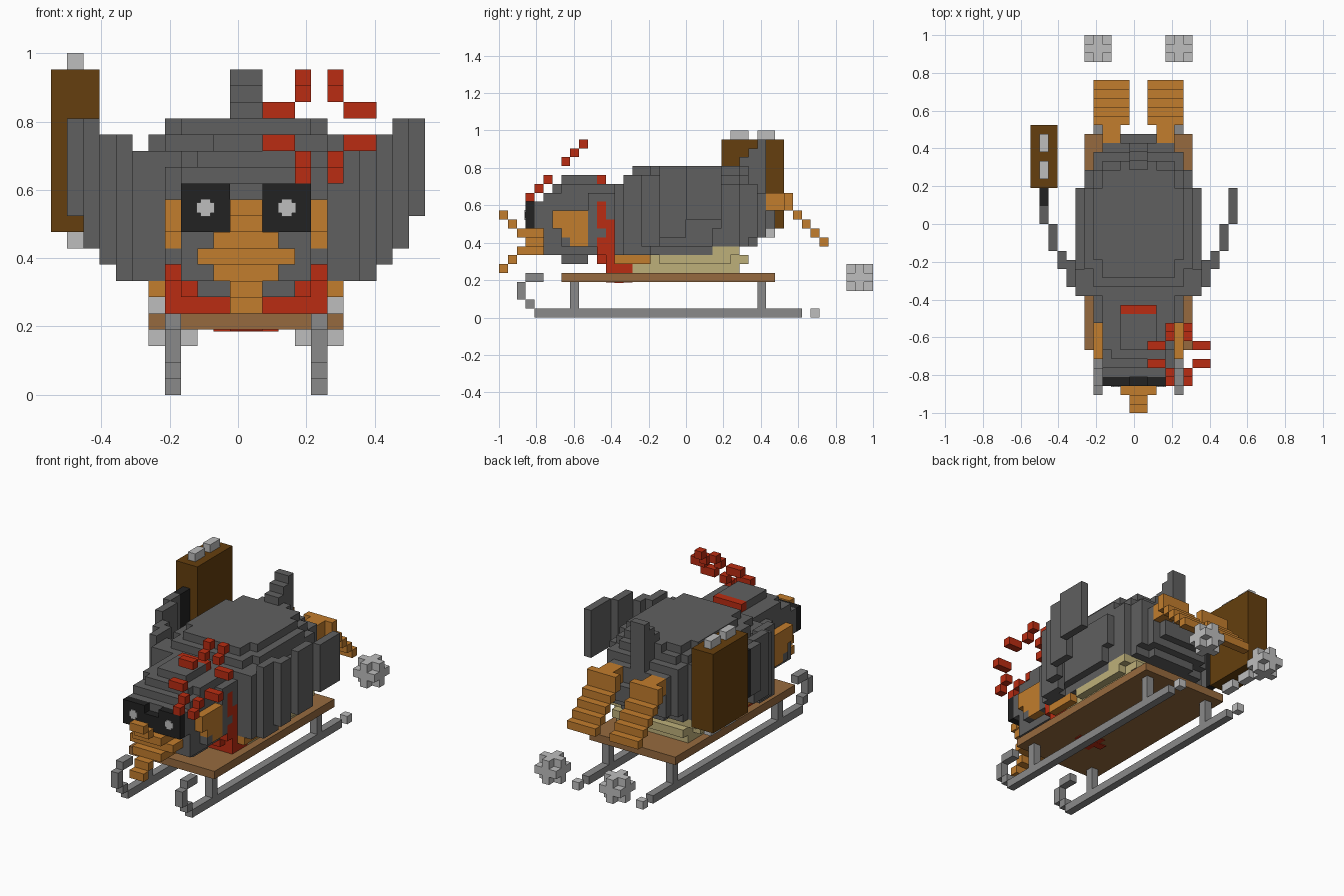
import bpy
import bmesh
from mathutils import Vector

if "Cube" in bpy.data.objects:
    bpy.data.objects.remove(bpy.data.objects["Cube"], do_unlink=True)

U = 2 / 42          # edge length of one block


def material(name, rgb):
    lin = [((c / 255 + 0.055) / 1.055) ** 2.4 if c > 10 else c / 3295 for c in rgb] + [1.0]
    m = bpy.data.materials.new(name)
    m.use_nodes = True
    m.diffuse_color = lin
    bsdf = m.node_tree.nodes["Principled BSDF"]
    bsdf.inputs["Base Color"].default_value = lin
    bsdf.inputs["Roughness"].default_value = 0.8
    return m


GREY = material("feather grey", (96, 96, 96))
RED = material("scarf red", (186, 44, 18))
ORANGE = material("beak orange", (194, 125, 45))
BROWN = material("case brown", (101, 63, 14))
WOOD = material("sled wood", (150, 106, 62))
BEIGE = material("belly beige", (190, 176, 122))
BLACK = material("goggle black", (34, 34, 34))
LIGHT = material("snow grey", (190, 190, 190))
STEEL = material("runner steel", (138, 138, 138))

taken = set()       # blocks already claimed by an earlier part
DIRS = [Vector(d) for d in ((1, 0, 0), (0, 1, 0), (0, 0, 1), (-1, 0, 0), (0, -1, 0), (0, 0, -1))]


def to_world(p):
    return ((p[0] + 0.5) * U, (p[1] - 21) * U, p[2] * U)


def mirror(boxes):
    """Each box plus its copy on the other side."""
    return boxes + [(-b[1], -b[0], *b[2:]) for b in boxes]


def sym(layers):
    """Centred boxes from (half width, y0, y1, z0, z1)."""
    return [(-w, w, *rest) for w, *rest in layers]


def finish(name, bm, mat):
    me = bpy.data.meshes.new(name)
    bm.to_mesh(me)
    bm.free()
    me.materials.append(mat)
    bpy.context.collection.objects.link(bpy.data.objects.new(name, me))


def part(name, mat, boxes):
    """Fill boxes (x0, x1, y0, y1, z0, z1) with blocks and skin the outside."""
    cells = {(x, y, z) for a, b, c, d, e, f in boxes
             for x in range(a, b) for y in range(c, d) for z in range(e, f)} - taken
    taken.update(cells)
    bm = bmesh.new()
    verts = {}
    for cell in sorted(cells):
        for n in DIRS:
            if tuple(int(c + k) for c, k in zip(cell, n)) in cells:
                continue
            mid = Vector(cell) + Vector((0.5, 0.5, 0.5)) + n * 0.5
            u = Vector((n.y, n.z, n.x)) * 0.5
            w = n.cross(u)
            ring = []
            for s, t in ((1, 1), (-1, 1), (-1, -1), (1, -1)):
                key = tuple(round(c) for c in mid + u * s + w * t)
                if key not in verts:
                    verts[key] = bm.verts.new(to_world(key))
                ring.append(verts[key])
            bm.faces.new(ring)
    finish(name, bm, mat)


def plate(name, mat, boxes):
    """Thin detail plates with fractional block sizes."""
    bm = bmesh.new()
    for a, b, c, d, e, f in boxes:
        lo, hi = Vector(to_world((a, c, e))), Vector(to_world((b, d, f)))
        r = bmesh.ops.create_cube(bm, size=1)
        for v in r["verts"]:
            v.co = (lo + hi) / 2 + Vector(p * q for p, q in zip(v.co, hi - lo))
    finish(name, bm, mat)


# Sled
part("sled_board", WOOD, [(-6, 6, 7, 31, 4, 5)])
part("sled_runners", STEEL, mirror([
    (4, 5, 4, 34, 0, 1), (4, 5, 3, 4, 1, 2), (4, 5, 2, 3, 2, 4), (4, 5, 3, 5, 4, 5),
    (4, 5, 8, 9, 1, 4), (4, 5, 29, 30, 1, 4)]))
part("runner_sparks", LIGHT, mirror([(4, 5, 35, 36, 0, 1)]))

# Snow puffs behind the sled
part("snow_puffs", LIGHT, mirror([
    (3, 6, 39, 42, 4, 5), (3, 6, 40, 41, 3, 6), (4, 5, 39, 42, 3, 6)]))

# Carried case with its metal studs
part("case", BROWN, [(-12, -9, 25, 32, 10, 20)])
part("case_studs", LIGHT, [(-11, -10, y, y + 2, z, z + 1) for y in (26, 29) for z in (9, 20)])
part("case_grip", BLACK, [(-11, -10, 23, 25, 11, 17)])

# Goggles with pupils
part("goggles", BLACK, mirror([(1, 4, 3, 4, 10, 13)]) + [(-1, 1, 3, 4, 10, 12)])
plate("pupils", LIGHT, mirror([
    (1.95, 3.05, 2.9, 3.05, 11.18, 11.82), (2.18, 2.82, 2.89, 3.05, 10.95, 12.05)]))

# Open beak
part("beak", ORANGE, sym([
    (1, 0, 1, 11, 12), (1, 1, 2, 10, 11), (2, 2, 3, 9, 10), (2, 3, 5, 9, 10),
    (3, 3, 5, 8, 9), (2, 3, 5, 7, 8), (2, 2, 3, 7, 8), (1, 1, 2, 6, 7), (1, 0, 1, 5, 6)]))

# Cheek patches
part("cheeks", ORANGE, mirror([(4, 5, 6, 10, 10, 12), (4, 5, 7, 10, 9, 10), (4, 5, 8, 10, 8, 9)]))

# Scarf round the neck
part("scarf", RED, sym([(2, 11, 12, 15, 16), (3, 12, 15, 5, 6)]) + mirror([
    (4, 5, 11, 12, 10, 13), (4, 5, 12, 13, 6, 11), (3, 5, 11, 13, 7, 9),
    (2, 4, 11, 13, 6, 7), (2, 5, 12, 15, 5, 6)]))
plate("scarf_knot", RED, [(-2, 2, 13, 14, 3.9, 4.05), (-1, 1, 12, 15, 3.92, 4.05)])

# Floating ring of red flecks, leaning back
flecks = [(1, 3, 15), (6, 8, 15), (1, 3, 17), (6, 8, 17)]
flecks += [(x, x + 1, z) for x in (3, 5) for z in (13, 14, 18, 19)]
part("red_flecks", RED, [(a, b, z - 10, z - 9, z, z + 1) for a, b, z in flecks])

# Head
part("head", GREY, sym([
    (2, 7, 11, 15, 16), (3, 6, 13, 14, 15), (4, 7, 13, 14, 15), (4, 5, 13, 13, 14),
    (4, 4, 13, 10, 13), (4, 5, 13, 7, 10), (5, 7, 12, 8, 12), (5, 10, 13, 9, 14),
    (3, 7, 10, 6, 7)]))

# Belly and chest bands
part("belly", BEIGE, sym([(5, 15, 27, 5, 6), (5, 17, 28, 6, 7), (6, 18, 26, 6, 7), (6, 24, 27, 7, 8)]))
part("chest", ORANGE, sym([(6, 13, 17, 6, 7)]))

# Body, rounded in layers
part("body", GREY, sym([
    (5, 13, 27, 7, 8), (6, 14, 24, 7, 8),
    (7, 16, 24, 8, 10), (7, 15, 25, 10, 14), (6, 14, 27, 8, 15), (5, 13, 28, 8, 15),
    (5, 13, 29, 9, 15), (4, 13, 30, 9, 14), (3, 13, 29, 8, 9), (3, 28, 31, 10, 12),
    (6, 16, 25, 15, 16), (5, 14, 27, 15, 16), (4, 14, 28, 15, 16),
    (5, 17, 25, 16, 17), (4, 15, 27, 16, 17), (2, 15, 28, 16, 17)]))

# Stepped tail
part("tail", GREY, sym([(1, 27, 28, 15, 18), (1, 28, 29, 15, 19), (1, 29, 30, 14, 20)]))

# Swept wings
part("wings", GREY, mirror([
    (5, 6, 13, 15, 7, 15), (6, 7, 13, 16, 7, 15), (7, 8, 14, 17, 7, 16),
    (8, 9, 16, 18, 8, 16), (9, 10, 18, 21, 9, 17), (10, 11, 21, 25, 11, 17)]))

# Legs and stepped feet
part("legs", ORANGE, mirror([(2, 4, 29, 32, 12, 14)]))
part("feet", ORANGE, mirror([(1, 5, 32, 33, 12, 14)]
     + [(1, 5, 33 + i, 34 + i, 11 - i, 12 - i) for i in range(4)]))
